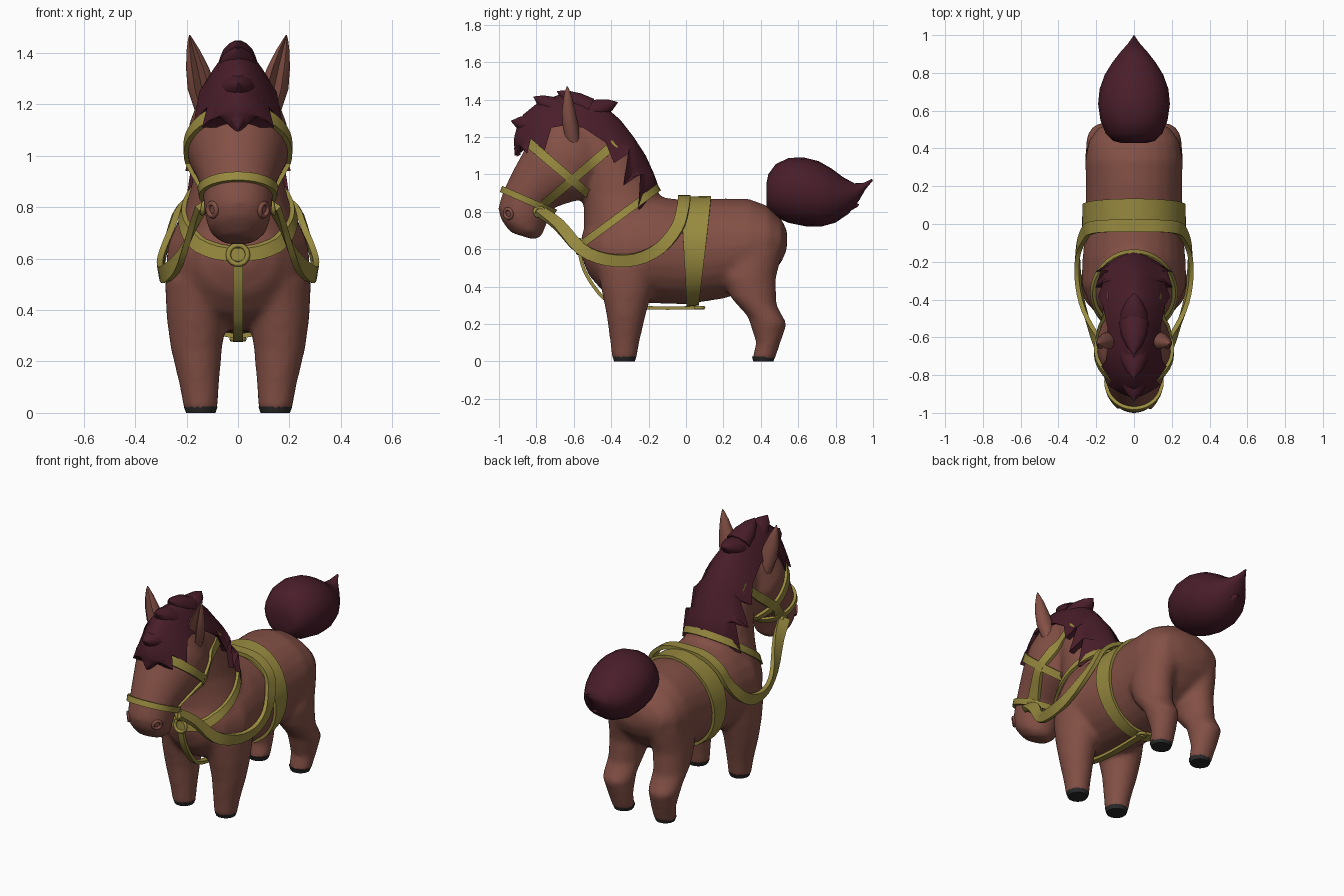
import bpy, math
from mathutils import Vector as V
from mathutils.bvhtree import BVHTree

if "Cube" in bpy.data.objects:
    bpy.data.objects.remove(bpy.data.objects["Cube"])

def mat(name, col):
    m = bpy.data.materials.new(name)
    m.diffuse_color = (*col, 1)
    m.use_nodes = True
    m.node_tree.nodes["Principled BSDF"].inputs["Base Color"].default_value = m.diffuse_color
    return m

COAT = mat("brown_coat", (0.226, 0.080, 0.060))
HAIR = mat("dark_plum_hair", (0.066, 0.0125, 0.023))
STRAP = mat("olive_strap", (0.315, 0.255, 0.05))
HOOF = mat("black_hoof", (0.022, 0.022, 0.022))

def make(name, verts, faces, m, angle=40):
    me = bpy.data.meshes.new(name)
    me.from_pydata([tuple(v) for v in verts], [], faces)
    me.materials.append(m)
    ob = bpy.data.objects.new(name, me)
    bpy.context.collection.objects.link(ob)
    bpy.ops.object.select_all(action='DESELECT')
    ob.select_set(True)
    bpy.context.view_layer.objects.active = ob
    bpy.ops.object.mode_set(mode='EDIT')
    bpy.ops.mesh.select_all(action='SELECT')
    bpy.ops.mesh.normals_make_consistent(inside=False)
    bpy.ops.object.mode_set(mode='OBJECT')
    bpy.ops.object.shade_smooth_by_angle(angle=math.radians(angle))
    return ob

def skin(rows, closed=False):
    """Faces joining equal-length closed rows, capped unless closed."""
    n, k = len(rows[0]), len(rows)
    f = [(i * n + j, i * n + (j + 1) % n, (i + 1) % k * n + (j + 1) % n, (i + 1) % k * n + j)
         for i in range(k if closed else k - 1) for j in range(n)]
    if not closed:
        f += [tuple(range(n)), tuple(range((k - 1) * n, k * n))]
    return [p for r in rows for p in r], f

def loft(name, rings, m, n=24, cx=0, angle=40):
    """Rings: front y,z / back y,z / half width / optional x offset."""
    rows = []
    for r in rings:
        F, B = V((0, r[0], r[1])), V((0, r[2], r[3]))
        c, v = (F + B) / 2 + V((r[5] if len(r) > 5 else cx, 0, 0)), (F - B) / 2
        rows.append([c + v * math.sin(a) + V((r[4] * math.cos(a), 0, 0))
                     for a in (2 * math.pi * j / n for j in range(n))])
    return make(name, *skin(rows), m, angle)

# Body volumes, later fused into one skin
trunk = [(y, t, y, b, w) for y, t, b, w in (
    (-.56, .67, .56, .07), (-.52, .76, .46, .155), (-.45, .80, .38, .225), (-.32, .86, .32, .28),
    (-.18, .885, .31, .272), (0, .86, .305, .258), (.2, .872, .335, .255), (.34, .868, .38, .258),
    (.44, .83, .45, .24), (.51, .76, .53, .19), (.54, .70, .60, .09))]
neck = [(f, z, b, z, w) for z, f, b, w in (
    (.55, -.50, -.12, .235), (.70, -.545, -.10, .232), (.80, -.545, -.11, .205), (.90, -.555, -.145, .178),
    (1.05, -.58, -.225, .16), (1.2, -.66, -.31, .14), (1.32, -.68, -.42, .10))]
head = [(-.94, .69, -.81, .65, .07), (-.99, .76, -.77, .67, .115), (-1.005, .82, -.74, .75, .132),
        (-.978, .91, -.71, .82, .138), (-.925, 1.02, -.62, .85, .165), (-.865, 1.13, -.50, .88, .198),
        (-.825, 1.22, -.42, 1.0, .193), (-.77, 1.31, -.40, 1.15, .142), (-.68, 1.36, -.42, 1.26, .09),
        (-.6, 1.37, -.5, 1.34, .04)]
fore = [(-.395, .008, -.265, .008, .066, .145), (-.405, .1, -.25, .1, .076, .15), (-.425, .25, -.215, .25, .100, .162),
        (-.45, .37, -.18, .37, .118, .16), (-.48, .52, -.14, .52, .14, .145)]
hind = [(.353, .008, .475, .008, .066, .145), (.375, .1, .505, .1, .076, .15), (.33, .24, .54, .2, .095, .159),
        (.24, .34, .485, .3, .10, .157), (.19, .45, .48, .44, .11, .15), (.22, .6, .52, .6, .12, .13)]
mirror = lambda rs: [(*r[:5], -r[5]) for r in rs]
parts = [loft("body", r, COAT) for r in (trunk, neck, head, fore, mirror(fore), hind, mirror(hind))]

bpy.ops.object.select_all(action='DESELECT')
for p in parts:
    p.select_set(True)
body = parts[0]
bpy.context.view_layer.objects.active = body
bpy.ops.object.join()
rm = body.modifiers.new("fuse", 'REMESH')
rm.mode, rm.voxel_size, rm.use_smooth_shade = 'VOXEL', .017, True
sm = body.modifiers.new("soften", 'SMOOTH')
sm.factor, sm.iterations = .5, 6
bpy.context.view_layer.update()
tree = BVHTree.FromObject(body, bpy.context.evaluated_depsgraph_get())

# Hooves
for s, nm in ((1, "left"), (-1, "right")):
    for f, b, leg in ((-.394, -.264, "front"), (.351, .477, "back")):
        loft(f"{leg}_{nm}_hoof", [(f + .008, 0, b - .008, 0, .057), (f, .025, b, .025, .066)],
             HOOF, 14, s * .145)

# Ears, with a hollowed front
for s, nm in ((1, "left"), (-1, "right")):
    rows = []
    for x, y, z, w, d in ((.115, -.60, 1.15, .045, .04), (.14, -.62, 1.26, .056, .045), (.157, -.63, 1.34, .045, .038),
                          (.174, -.633, 1.41, .026, .025), (.184, -.635, 1.45, .011, .012), (.188, -.635, 1.47, .002, .003)):
        rows.append([(s * (x + w * math.cos(a)), y + d * (math.sin(a) if math.sin(a) > -.9 else -.1), z)
                     for a in (math.pi * j / 6 for j in range(12))])
    make(nm + "_ear", *skin(rows), COAT, 50)

# Nostrils, seated on the muzzle surface
for s, nm in ((1, "left"), (-1, "right")):
    hit, nor, _, _ = tree.ray_cast(V((s * .1, -1.3, .79)), V((0, 1, 0)))
    bpy.ops.mesh.primitive_torus_add(major_radius=.025, minor_radius=.01, major_segments=16, minor_segments=6,
                                     location=hit, rotation=nor.to_track_quat('Z', 'Y').to_euler())
    bpy.context.object.name = nm + "_nostril"
    bpy.context.object.data.materials.append(COAT)
    bpy.ops.object.shade_smooth()

# Mane: tented sections from forelock to withers, edges zigzag into locks
stations = [(-.905, 1.095, .02, -.885, 1.105), (-.92, 1.16, .075, -.885, 1.155), (-.918, 1.20, .14, -.85, 1.11),
            (-.905, 1.25, .12, -.83, 1.19), (-.87, 1.32, .172, -.755, 1.13), (-.79, 1.385, .15, -.72, 1.25),
            (-.68, 1.425, .14, -.66, 1.26), (-.55, 1.425, .14, -.55, 1.25), (-.43, 1.36, .165, -.43, 1.17),
            (-.35, 1.29, .19, -.385, 1.06), (-.28, 1.2, .165, -.31, 1.11), (-.215, 1.1, .205, -.335, .94),
            (-.17, 1.0, .175, -.245, 1.0), (-.145, .93, .205, -.255, .81), (-.15, .87, .07, -.17, .86)]
rows = []
for cy, cz, ex, ey, ez in stations:
    rows.append([])
    for j in range(13):
        u = j / 6 - 1
        k = abs(u) ** 1.65
        rows[-1].append((ex * u, cy + (ey - cy) * k, cz + (ez - cz) * k))
make("mane", *skin(rows), HAIR, 35)

# Swept tufts growing out of the mane crest
for i, (by, bz, ty, tz, r) in enumerate(((-.78, 1.25, -.935, 1.285, .085), (-.66, 1.33, -.815, 1.415, .085),
                                         (-.52, 1.35, -.69, 1.445, .08), (-.52, 1.33, -.365, 1.385, .08),
                                         (-.85, 1.22, -.915, 1.10, .06))):
    B, T = V((0, by, bz)), V((0, ty, tz))
    up = V((1, 0, 0)).cross((T - B).normalized()) * r * .8
    rows = [[B.lerp(T, q) + k * (up * math.sin(a) + V((r * math.cos(a), 0, 0)))
             for a in (math.pi * j / 5 for j in range(10))] for q, k in ((0, 1), (.4, .85), (.75, .5), (1, .03))]
    make(f"mane_tuft_{i}", *skin(rows), HAIR, 50)

# Tail teardrop and its small lower lock
loft("tail", [(.43, .95, .43, .83, .07), (.44, 1.0, .44, .80, .11), (.48, 1.055, .48, .77, .15), (.55, 1.088, .55, .74, .178),
              (.63, 1.09, .64, .722, .19), (.71, 1.07, .72, .72, .182), (.78, 1.03, .80, .742, .155),
              (.84, .985, .87, .79, .115), (.90, .952, .925, .86, .07), (.95, .955, .96, .92, .032),
              (.993, .975, 1.0, .968, .003)], HAIR, 20, angle=60)
loft("tail_lock", [(.80, .92, .78, .76, .09), (.87, .87, .85, .785, .055), (.925, .84, .92, .828, .006)], HAIR, 10)

def band(name, c, d, w1, w0, reach, thick=.018, n=40):
    """Strap hugging the body in the plane of x and d; w1 wide toward d, w0 opposite."""
    c, d = V((0, *c)), V((0, *d)).normalized()
    nor, rows = V((1, 0, 0)).cross(d), []
    for i in range(n):
        a = 2 * math.pi * i / n
        q = V((math.cos(a), 0, 0)) + d * math.sin(a)
        w = (w1 + w0 + (w1 - w0) * math.sin(a)) / 4
        row = []
        for s in (-1, 1):
            o = c + nor * w * 2 * s / 2 * 1.0
            hit = tree.ray_cast(o, q, reach)
            r = hit[3] if hit[0] else reach * .9
            pair = [o + q * (r - .012), o + q * (r + thick)]
            row += pair if s < 0 else pair[::-1]
        rows.append(row)
    make(name, *skin(rows, True), STRAP, 30)

band("girth", (.045, .58), (.03, 1), .16, .065, .4)
band("collar", (-.35, .78), (-.8, -.59), .04, .04, .4)
band("noseband", (-.865, .868), (-.92, .4), .035, .035, .25)
band("brow_throat_strap", (-.68, 1.03), (-.7, .6), .05, .045, .24)
band("cheek_strap", (-.59, .985), (-.41, -.35), .045, .05, .30)

def ribbon(name, pts, w, t, centre):
    """Flat strap along a smooth path, facing away from centre(p)."""
    pts = [V(p) for p in pts]
    ext = [2 * pts[0] - pts[1]] + pts + [2 * pts[-1] - pts[-2]]
    path = []
    for a, b, c, d in zip(ext, ext[1:], ext[2:], ext[3:]):
        for u in (0, 1 / 3, 2 / 3):
            path.append(.5 * (2 * b + (c - a) * u + (2 * a - 5 * b + 4 * c - d) * u**2 + (3 * b - a - 3 * c + d) * u**3))
    path.append(pts[-1])
    rows = []
    for i, p in enumerate(path):
        tan = (path[min(i + 1, len(path) - 1)] - path[max(i - 1, 0)]).normalized()
        side = tan.cross(p - centre(p)).normalized()
        out = side.cross(tan)
        rows.append([p + side * w / 2 * a + out * t / 2 * b for a, b in ((-1, -1), (1, -1), (1, 1), (-1, 1))])
    make(name, *skin(rows), STRAP, 30)

# Reins from the bit, hanging past the shoulders and over the back
half = [(.135, -.79, .81), (.17, -.68, .73), (.225, -.56, .60), (.275, -.42, .545), (.298, -.27, .545),
        (.295, -.14, .605), (.262, -.05, .71), (.225, -.02, .80), (.13, -.01, .865)]
ribbon("reins", half + [(0, -.01, .877)] + [(-x, y, z) for x, y, z in half[::-1]], .065, .024, lambda p: V((0, p.y, .6)))
# Breast strap from the chest ring, between the legs to the girth
ribbon("breast_strap", [(0, -.572, .59), (0, -.545, .49), (0, -.485, .39), (0, -.41, .32), (0, -.25, .29), (0, -.1, .285),
                        (0, .07, .287)], .04, .018, lambda p: V((0, -.2, .6)))

# Metal rings at the chest, bit and girth
for nm, loc, rot, r in (("chest_ring", (0, -.575, .615), (1.45, 0, 0), .038), ("left_bit_ring", (.135, -.785, .80), (0, 1.4, 0), .024),
                        ("right_bit_ring", (-.135, -.785, .80), (0, -1.4, 0), .024), ("girth_ring", (0, .07, .287), (0, 0, 0), .024)):
    bpy.ops.mesh.primitive_torus_add(major_radius=r, minor_radius=.01, major_segments=14, minor_segments=6,
                                     location=loc, rotation=rot)
    bpy.context.object.name = nm
    bpy.context.object.data.materials.append(STRAP)
    bpy.ops.object.shade_smooth()
